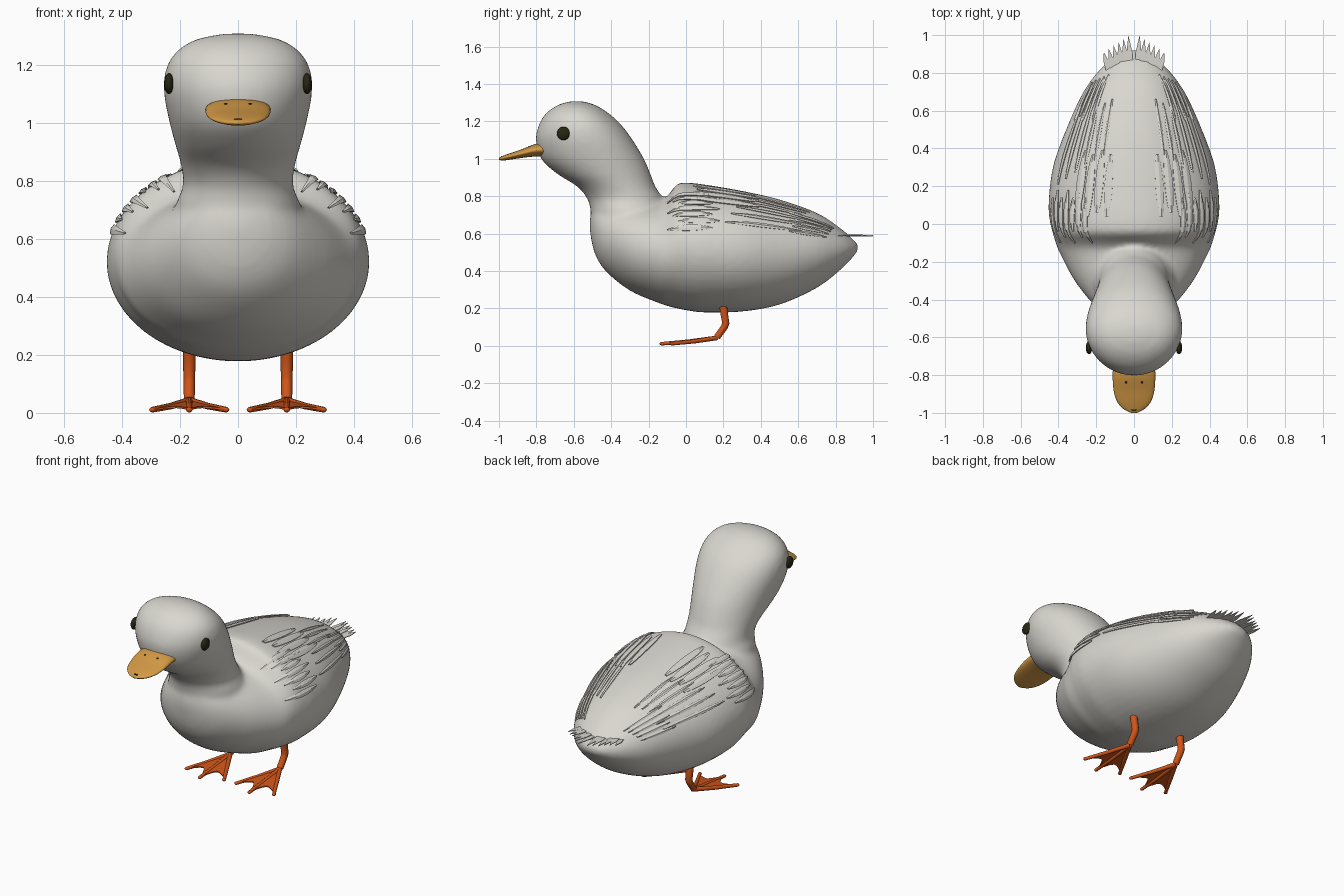
import bpy, bmesh
from math import sin, cos, pi, radians
from mathutils import Vector
from mathutils.bvhtree import BVHTree

if "Cube" in bpy.data.objects:
    bpy.data.objects.remove(bpy.data.objects["Cube"])


def material(name, rgb):
    m = bpy.data.materials.new(name)
    m.use_nodes = True
    m.diffuse_color = (*rgb, 1)
    bsdf = m.node_tree.nodes["Principled BSDF"]
    bsdf.inputs["Base Color"].default_value = (*rgb, 1)
    bsdf.inputs["Roughness"].default_value = 0.6
    return m


plumage = material("warm_white", (0.7, 0.68, 0.63))
bill_orange = material("bill_orange", (0.65, 0.32, 0.06))
leg_orange = material("leg_orange", (0.62, 0.09, 0.01))
dark = material("olive_black", (0.02, 0.02, 0.006))


def finish(bm, name, mat, smooth=True):
    bmesh.ops.recalc_face_normals(bm, faces=bm.faces)
    for f in bm.faces:
        f.smooth = smooth
    me = bpy.data.meshes.new(name)
    bm.to_mesh(me)
    bm.free()
    me.materials.append(mat)
    ob = bpy.data.objects.new(name, me)
    bpy.context.collection.objects.link(ob)
    return ob


def refine(rows, steps=5):
    """Smooth curve through the given section rows."""
    rows = [Vector(r) for r in rows]
    pts = [rows[0]] + rows + [rows[-1]]
    out = []
    for a, b, c, d in zip(pts, pts[1:], pts[2:], pts[3:]):
        for i in range(steps):
            t = i / steps
            out.append(0.5 * (2 * b + (c - a) * t + (2 * a - 5 * b + 4 * c - d) * t**2
                              + (3 * b - a - 3 * c + d) * t**3))
    return out + [rows[-1]]


def loft(bm, rows, axis, sides=48):
    """Skin ellipses given as (position on axis, low, high, half width)."""
    rings = []
    for pos, lo, hi, w in refine(rows):
        ring = []
        for k in range(sides):
            a = 2 * pi * k / sides
            other = (lo + hi) / 2 + (hi - lo) / 2 * cos(a)
            yz = (pos, other) if axis == "y" else (other, pos)
            ring.append(bm.verts.new((w * sin(a), *yz)))
        rings.append(ring)
    for r, s in zip(rings, rings[1:]):
        for k in range(sides):
            n = (k + 1) % sides
            bm.faces.new((r[k], r[n], s[n], s[k]))
    bm.faces.new(rings[0])
    bm.faces.new(rings[-1])


# Body with neck and head, fused into one smooth skin
bm = bmesh.new()
loft(bm, [(-.515, .62, .68, .03), (-.49, .50, .75, .12), (-.43, .40, .77, .21),
          (-.3, .295, .77, .315), (-.15, .23, .77, .395), (-.1, .213, .80, .415),
          (-.05, .2, .862, .43), (0, .19, .872, .443), (.1, .178, .862, .453),
          (.3, .183, .828, .43), (.5, .22, .782, .36), (.7, .31, .71, .268),
          (.83, .41, .625, .17), (.9, .483, .562, .08), (.922, .515, .54, .02)], "y")
loft(bm, [(.5, -.45, -.15, .2), (.7, -.505, -.1, .215), (.78, -.525, -.12, .19),
          (.85, -.58, -.163, .196), (.92, -.69, -.19, .215), (1, -.775, -.225, .236),
          (1.1, -.803, -.285, .255), (1.18, -.787, -.345, .25), (1.24, -.75, -.41, .217),
          (1.285, -.69, -.48, .15), (1.307, -.62, -.55, .05)], "z")
body = finish(bm, "body", plumage)
mod = body.modifiers.new("fuse", 'REMESH')
mod.mode = 'VOXEL'
mod.voxel_size = 0.014
mod.use_smooth_shade = True
mod = body.modifiers.new("soften", 'SMOOTH')
mod.factor = 0.5
mod.iterations = 10
bpy.context.view_layer.update()
skin = BVHTree.FromObject(body, bpy.context.evaluated_depsgraph_get())


def on_skin(angle, y, lift):
    """Point on the body at an angle from straight up, raised by lift."""
    d = Vector((sin(angle), 0, cos(angle)))
    hit = skin.ray_cast(Vector((0, y, 0.5)) + d * 2, -d)[0]
    return hit + d * lift


def feather(bm, side, degrees, y0, y1, spread, point):
    """Leaf-shaped plate following the body."""
    n, rows = 8, []
    for i in range(n + 1):
        t = i / n
        w = radians(spread) * (sin(pi * (0.04 + 0.92 * t)) ** point)
        a = radians(degrees)
        y = y0 + (y1 - y0) * t
        rows.append([bm.verts.new(on_skin(side * (a + k * w), y, 0.009 - 0.004 * abs(k)))
                     for k in (-1, 0, 1)])
    for r, s in zip(rows, rows[1:]):
        for k in range(2):
            bm.faces.new((r[k], r[k + 1], s[k + 1], s[k]))


# Folded wings: short coverts, shoulder feathers, long flight feathers
for side, label in ((1, "left"), (-1, "right")):
    bm = bmesh.new()
    for i in range(4):
        feather(bm, side, 22 + 8 * i, .04 + .02 * (i % 2), .37 + .02 * (i % 2), 3.4, .5)
    for i in range(7):
        feather(bm, side, 40 + 5.5 * i, -.1 + .03 * (i % 3), .14 + .04 * (i % 2), 2.2, .8)
    for i in range(6):
        feather(bm, side, 28 + 8 * i, .36 - .03 * i, .66 - .02 * (i % 3), 1.8, .8)
    for i in range(5):
        feather(bm, side, 46 + 6 * i, .55 + .02 * (i % 2), .79 - .01 * i, 2, .8)
    wing = finish(bm, label + "_wing_feathers", plumage, False)
    mod = wing.modifiers.new("thickness", 'SOLIDIFY')
    mod.thickness = 0.006
    mod.offset = 0

# Tail fan of flat pointed feathers
bm = bmesh.new()
for side in (1, -1):
    for i in range(6):
        base = Vector((side * (.015 + .022 * i), .78, .588))
        tip = Vector((side * (.03 + .026 * i), 1 - .018 * i, .588 + .001 * i))
        mid = base.lerp(tip, .6)
        across = Vector((.015, 0, 0))
        bm.faces.new([bm.verts.new(p) for p in (base - across, base + across,
                                                mid + across, tip, mid - across)])
tail = finish(bm, "tail_feathers", plumage, False)
tail.modifiers.new("thickness", 'SOLIDIFY').thickness = 0.004

# Bill
bm = bmesh.new()
loft(bm, [(-.71, 1.01, 1.09, .108), (-.8, 1.012, 1.08, .113), (-.88, 1.004, 1.05, .108),
          (-.94, .995, 1.03, .09), (-.98, .99, 1.015, .055), (-1, .994, 1.005, .015)], "y", 32)
finish(bm, "bill", bill_orange)


def bead(name, place, size, mat):
    bm = bmesh.new()
    bmesh.ops.create_uvsphere(bm, u_segments=16, v_segments=10, radius=1)
    bmesh.ops.scale(bm, vec=size, verts=bm.verts)
    bmesh.ops.translate(bm, vec=place, verts=bm.verts)
    finish(bm, name, mat)


def tube(name, points, radius, taper=1):
    cu = bpy.data.curves.new(name, 'CURVE')
    cu.dimensions = '3D'
    cu.bevel_depth = radius
    cu.bevel_resolution = 3
    cu.use_fill_caps = True
    sp = cu.splines.new('POLY')
    sp.points.add(len(points) - 1)
    for i, (p, co) in enumerate(zip(sp.points, points)):
        p.co = (*co, 1)
        p.radius = 1 + (taper - 1) * i / (len(points) - 1)
    cu.materials.append(leg_orange)
    ob = bpy.data.objects.new(name, cu)
    bpy.context.collection.objects.link(ob)


bead("bill_tip", (0, -.985, 1.012), (.014, .006, .003), dark)
for side, label in ((1, "left"), (-1, "right")):
    bead(label + "_eye", (side * .238, -.655, 1.135), (.017, .035, .036), dark)
    bead(label + "_nostril", (side * .042, -.835, 1.064), (.006, .009, .004), dark)

    # Leg, three toes and webbing
    x = side * .168
    tube(label + "_leg", [(x, .195, .24), (x, .203, .18), (x, .213, .12),
                          (x, .205, .1), (x, .165, .045)], .022, .85)
    heel = Vector((x, .165, .042))
    tips = [Vector((x - .127, -.075, .011)), Vector((x, -.13, .011)),
            Vector((x + .127, -.075, .011))]
    for i, tip in enumerate(tips):
        knuckle = heel.lerp(tip, .5) - Vector((0, 0, .003))
        tube(f"{label}_toe_{i + 1}", [heel, knuckle, tip], .013, .75)
        bead(f"{label}_toe_end_{i + 1}", tip, (.011, .011, .009), leg_orange)
    bm = bmesh.new()
    for a, b in zip(tips, tips[1:]):
        edge = []
        for k in range(7):
            t = k / 6
            p = a.lerp(b, t)
            edge.append(bm.verts.new(p.lerp(heel, .06 + .22 * sin(pi * t))))
        h = bm.verts.new(heel)
        for p, q in zip(edge, edge[1:]):
            bm.faces.new((h, p, q))
    web = finish(bm, label + "_web", leg_orange, False)
    mod = web.modifiers.new("thickness", 'SOLIDIFY')
    mod.thickness = 0.007
    mod.offset = 0
